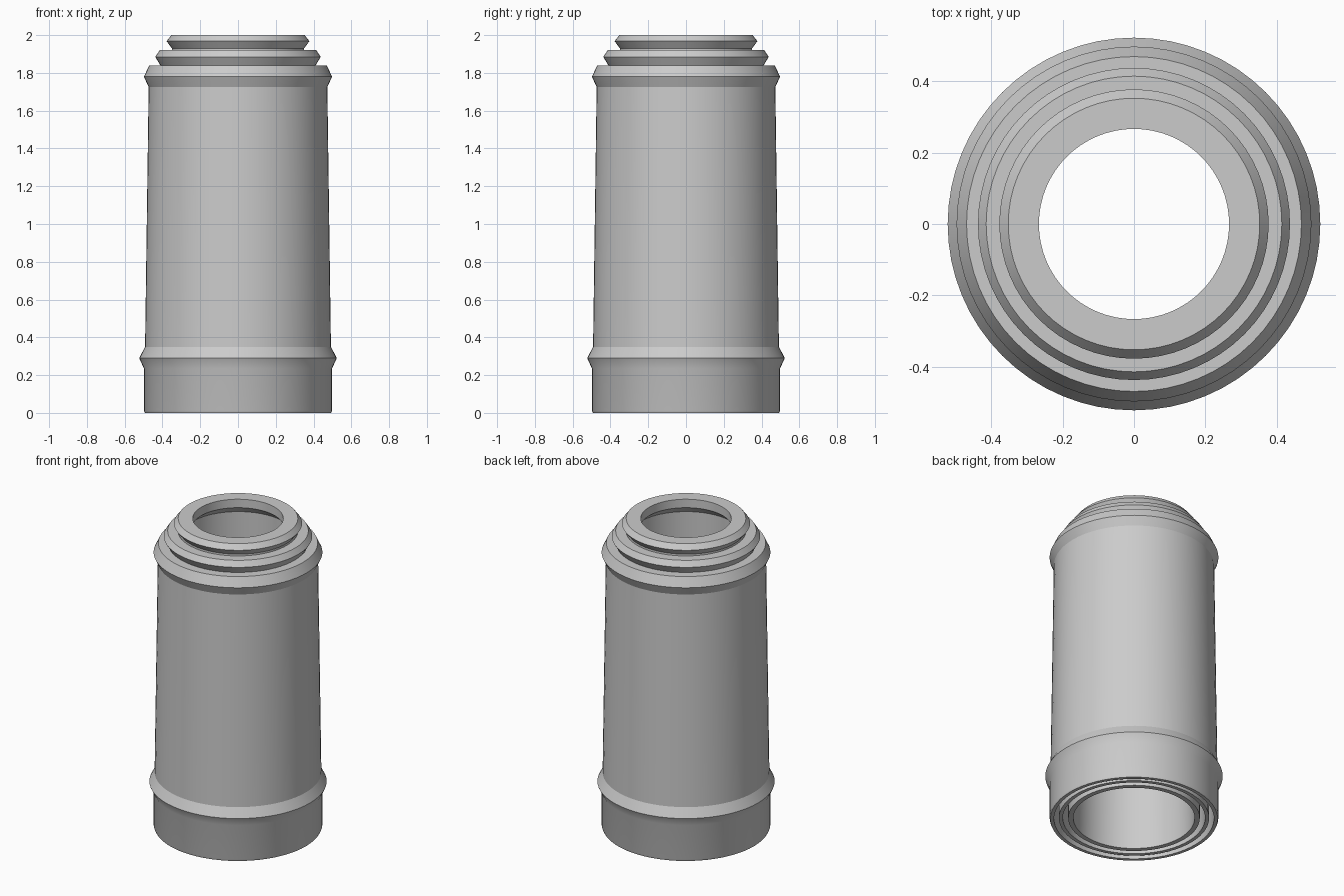
import bpy, bmesh, math

if "Cube" in bpy.data.objects:
    bpy.data.objects.remove(bpy.data.objects["Cube"])

SIDES = 64

grey = bpy.data.materials.new("plain grey")
grey.diffuse_color = (0.6, 0.6, 0.6, 1)
grey.use_nodes = True
grey.node_tree.nodes["Principled BSDF"].inputs["Base Color"].default_value = grey.diffuse_color


def lathe(name, profile):
    """Spin a closed (radius, height) profile around z."""
    bm = bmesh.new()
    rings = []
    for i in range(SIDES):
        a = 2 * math.pi * i / SIDES
        rings.append([bm.verts.new((r * math.cos(a), r * math.sin(a), z))
                      for r, z in profile])
    n = len(profile)
    for i in range(SIDES):
        p, q = rings[i], rings[(i + 1) % SIDES]
        for j in range(n):
            k = (j + 1) % n
            bm.faces.new((p[j], q[j], q[k], p[k]))
    bmesh.ops.recalc_face_normals(bm, faces=bm.faces)
    mesh = bpy.data.meshes.new(name)
    bm.to_mesh(mesh)
    bm.free()
    mesh.materials.append(grey)
    obj = bpy.data.objects.new(name, mesh)
    bpy.context.collection.objects.link(obj)
    bpy.context.view_layer.objects.active = obj
    obj.select_set(True)
    bpy.ops.object.shade_smooth_by_angle(angle=math.radians(25))
    obj.select_set(False)


# Outer sleeve: base band, lower collar, tapered wall, upper collar, hollow inside
lathe("outer_sleeve", [
    (0.493, 0.0), (0.498, 0.012), (0.498, 0.235), (0.523, 0.29), (0.492, 0.35),
    (0.473, 1.725), (0.498, 1.78), (0.47, 1.84),
    (0.412, 1.84), (0.412, 1.79), (0.45, 1.74), (0.472, 0.0)])

# Middle sleeve: nested tube with its own collar
lathe("middle_sleeve", [
    (0.443, 0.005), (0.443, 0.24), (0.408, 1.835), (0.438, 1.885), (0.415, 1.92),
    (0.354, 1.92), (0.354, 1.87), (0.392, 1.82), (0.42, 0.005)])

# Inner sleeve: nested tube with a collar and an inward lip at the mouth
lathe("inner_sleeve", [
    (0.388, 0.005), (0.388, 0.24), (0.35, 1.93), (0.378, 1.968), (0.353, 2.0),
    (0.267, 2.0), (0.267, 1.945), (0.33, 1.89), (0.358, 0.005)])
